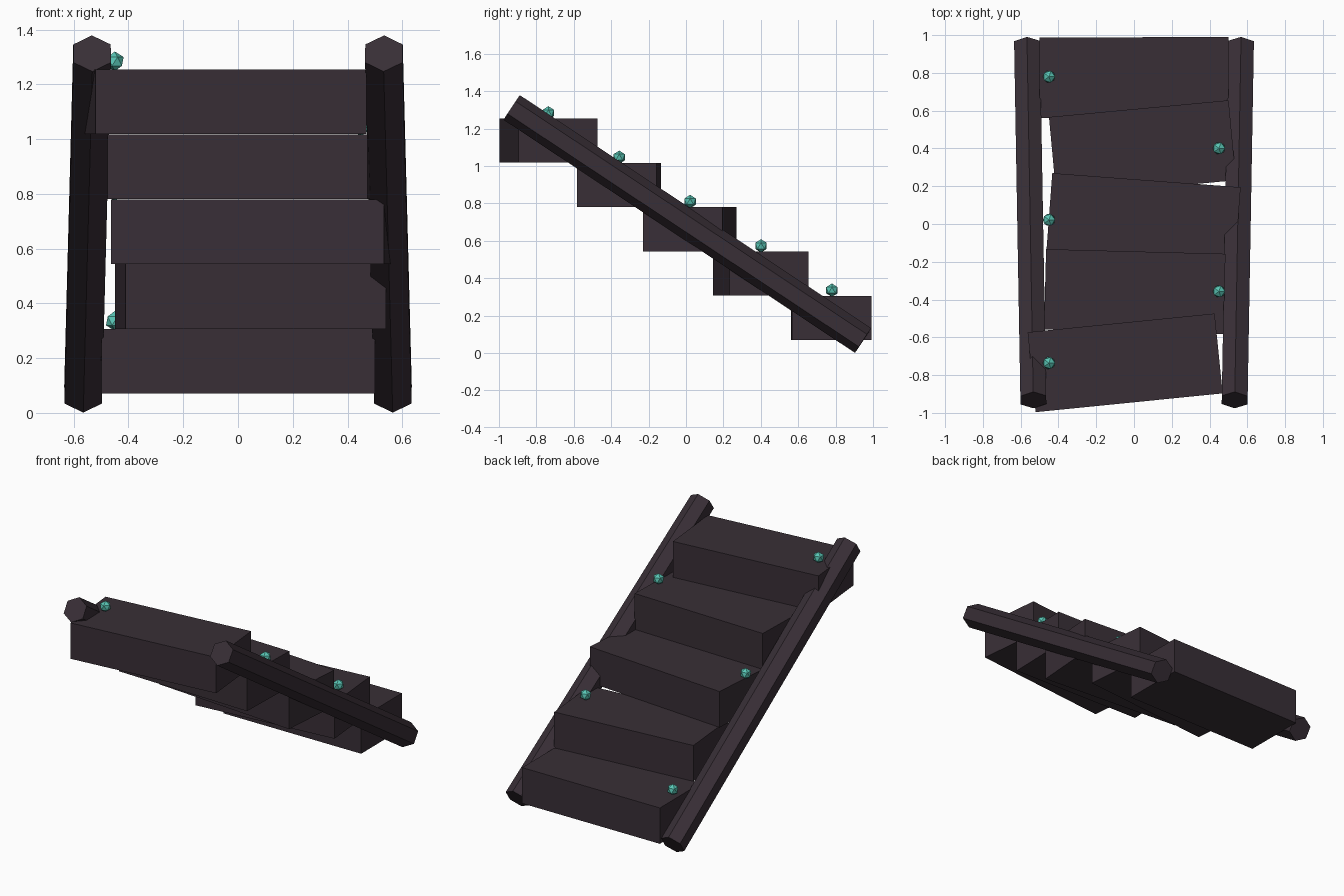
import bpy, bmesh, math
from mathutils import Vector, Matrix

cube = bpy.data.objects.get("Cube")
if cube:
    bpy.data.objects.remove(cube, do_unlink=True)


def make_material(name, rgb):
    mat = bpy.data.materials.new(name)
    mat.use_nodes = True
    color = (*rgb, 1.0)
    mat.diffuse_color = color
    mat.node_tree.nodes["Principled BSDF"].inputs["Base Color"].default_value = color
    return mat


dark_wood = make_material("dark_wood", (0.040, 0.028, 0.037))
teal_glow = make_material("teal_glow", (0.10, 0.56, 0.46))


def add_object(name, bm, mat, matrix):
    mesh = bpy.data.meshes.new(name)
    bmesh.ops.recalc_face_normals(bm, faces=bm.faces)
    bm.to_mesh(mesh)
    bm.free()
    mesh.materials.append(mat)
    obj = bpy.data.objects.new(name, mesh)
    obj.matrix_world = matrix
    bpy.context.collection.objects.link(obj)
    return obj


# Crooked solid steps: centre x, centre y, width, turn in radians
STEP_DEPTH, STEP_HEIGHT = 0.425, 0.236
steps = [
    (0.0, 0.776, 1.0, 0.004),
    (0.045, 0.399, 0.955, 0.093),
    (0.05, 0.02, 1.0, -0.075),
    (0.004, -0.358, 0.95, -0.026),
    (-0.047, -0.735, 0.995, 0.1),
]
for i, (x, y, width, turn) in enumerate(steps):
    z = 0.188 + i * 0.237
    bm = bmesh.new()
    bmesh.ops.create_cube(bm, size=1)
    bmesh.ops.scale(bm, vec=(width, STEP_DEPTH, STEP_HEIGHT), verts=bm.verts)
    add_object(f"step_{i + 1}", bm, dark_wood,
               Matrix.Translation((x, y, z)) @ Matrix.Rotation(turn, 4, "Z"))

    # Small glowing bead on alternating sides of the tread
    bm = bmesh.new()
    bmesh.ops.create_icosphere(bm, subdivisions=1, radius=0.036)
    side = -1 if i % 2 == 0 else 1
    add_object(f"glow_bead_{i + 1}", bm, teal_glow,
               Matrix.Translation((side * 0.45, 0.78 - i * 0.379, z + 0.148)))

# Hexagonal side rails, slightly spread at the foot, with a ridge on top
RAIL_RADIUS = 0.079
for name, side in (("left_rail", 1), ("right_rail", -1)):
    foot = Vector((side * 0.566, 0.947, 0.067))
    head = Vector((side * 0.533, -0.932, 1.313))
    along = (head - foot).normalized()
    across = along.cross(Vector((0, 0, 1))).normalized()
    up = across.cross(along)
    bm = bmesh.new()
    ring = []
    for k in range(6):
        a = k * math.pi / 3
        ring.append(bm.verts.new(foot + RAIL_RADIUS * (math.cos(a) * up + math.sin(a) * across)))
    base = bm.faces.new(ring)
    result = bmesh.ops.extrude_face_region(bm, geom=[base], use_keep_orig=True)
    moved = [v for v in result["geom"] if isinstance(v, bmesh.types.BMVert)]
    bmesh.ops.translate(bm, vec=head - foot, verts=moved)
    add_object(name, bm, dark_wood, Matrix.Identity(4))
